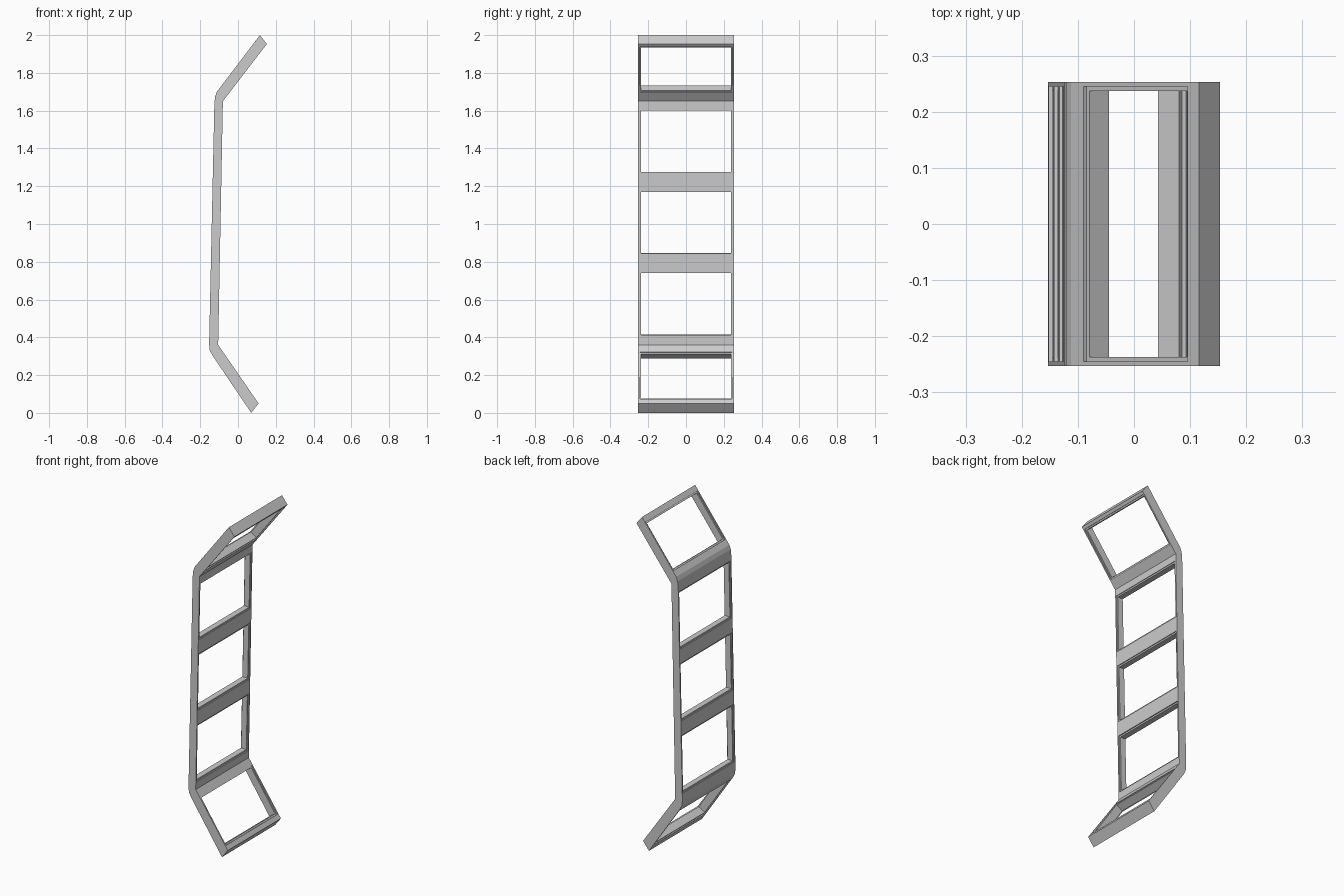
import bpy, bmesh
from mathutils import Vector

if "Cube" in bpy.data.objects:
    bpy.data.objects.remove(bpy.data.objects["Cube"])

HALF_W = 0.253   # half width of the whole frame
HOLE_W = 0.237   # half width of each opening
STEP, DEPTH = 0.009, 0.006   # rebate width and depth around openings

# Side profile (x, z): outer edge upwards, then inner edge downwards
profile = [(0.070, 0.0), (-0.136, 0.305), (-0.149, 0.33), (-0.153, 0.36),
           (-0.125, 1.64), (-0.121, 1.675), (-0.112, 1.70), (0.116, 2.0),
           (0.153, 1.953), (-0.080, 1.65), (-0.105, 0.36), (0.109, 0.05)]


def make_object(name, bm):
    bmesh.ops.recalc_face_normals(bm, faces=bm.faces)
    me = bpy.data.meshes.new(name)
    bm.to_mesh(me)
    bm.free()
    ob = bpy.data.objects.new(name, me)
    bpy.context.collection.objects.link(ob)
    return ob


def loft(bm, rings):
    vs = [[bm.verts.new(p) for p in r] for r in rings]
    n = len(vs[0])
    for a, b in zip(vs, vs[1:]):
        for i in range(n):
            j = (i + 1) % n
            bm.faces.new((a[i], a[j], b[j], b[i]))
    bm.faces.new(vs[0])
    bm.faces.new(vs[-1][::-1])


# Bent slab
bm = bmesh.new()
loft(bm, [[(x, y, z) for x, z in profile] for y in (-HALF_W, HALF_W)])
frame = make_object("bent_ladder_frame", bm)

# Openings with a rebate on both faces: outer line start, end, thickness, spans
sections = [
    ((0.070, 0.0), (-0.136, 0.305), 0.058, [(0.058, 0.342)]),
    ((-0.153, 0.36), (-0.125, 1.64), 0.047,
     [(0.054, 0.381), (0.486, 0.811), (0.916, 1.241)]),
    ((-0.112, 1.70), (0.116, 2.0), 0.056, [(0.046, 0.334)]),
]
bm = bmesh.new()
for a, b, thick, spans in sections:
    a, b = Vector((a[0], 0, a[1])), Vector((b[0], 0, b[1]))
    d = (b - a).normalized()
    inward = Vector((d.z, 0, -d.x))
    for s0, s1 in spans:
        rings = []
        for t, g in ((-0.015, STEP), (DEPTH, STEP), (DEPTH, 0),
                     (thick - DEPTH, 0), (thick - DEPTH, STEP), (thick + 0.015, STEP)):
            w = HOLE_W + g * 0.85
            rings.append([a + d * s + inward * t + Vector((0, y, 0))
                          for s, y in ((s0 - g, -w), (s1 + g, -w), (s1 + g, w), (s0 - g, w))])
        loft(bm, rings)
cutter = make_object("opening_cutter", bm)
cutter.hide_render = True

# Cut the openings and bake the result
mod = frame.modifiers.new("openings", 'BOOLEAN')
mod.operation = 'DIFFERENCE'
mod.solver = 'EXACT'
mod.object = cutter
dg = bpy.context.evaluated_depsgraph_get()
baked = bpy.data.meshes.new_from_object(frame.evaluated_get(dg))
frame.modifiers.clear()
frame.data = baked
bpy.data.objects.remove(cutter)
